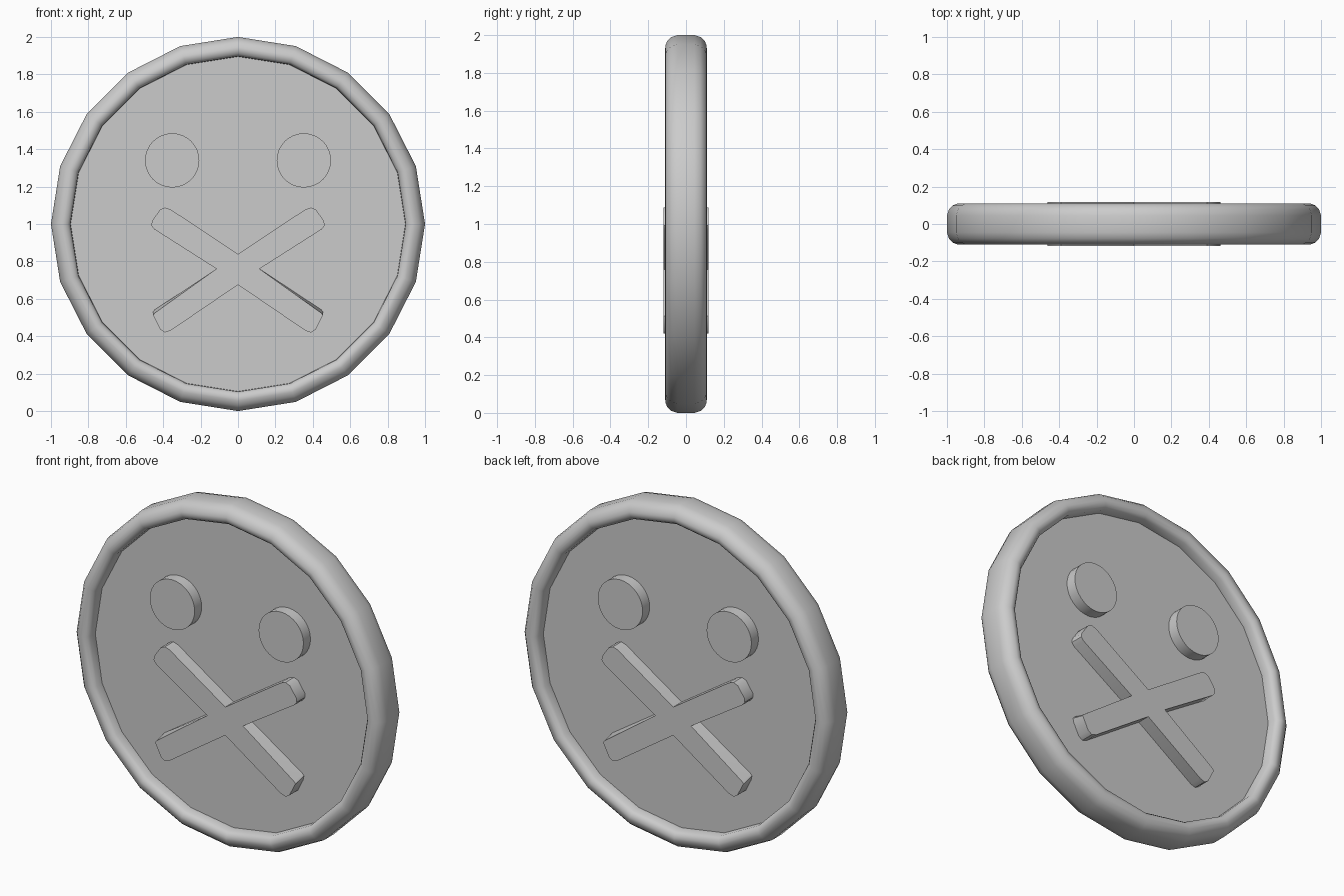
import bpy, bmesh
from math import sin, cos, pi

if "Cube" in bpy.data.objects:
    bpy.data.objects.remove(bpy.data.objects["Cube"])

SIDES = 20
FLOOR, EYE_TOP, CROSS_TOP = 0.04, 0.105, 0.118


def finish(name, bm, mirror_axes=(), angle=35):
    bmesh.ops.recalc_face_normals(bm, faces=bm.faces)
    mesh = bpy.data.meshes.new(name)
    bm.to_mesh(mesh)
    bm.free()
    ob = bpy.data.objects.new(name, mesh)
    bpy.context.collection.objects.link(ob)
    ob.location.z = 1
    if mirror_axes:
        mod = ob.modifiers.new("mirror", 'MIRROR')
        for i in range(3):
            mod.use_axis[i] = i in mirror_axes
        mod.use_mirror_merge = False
    bpy.ops.object.select_all(action='DESELECT')
    ob.select_set(True)
    bpy.context.view_layer.objects.active = ob
    bpy.ops.object.shade_smooth_by_angle(angle=angle * pi / 180)
    return ob


def ring(r, y, n, cx=0, cz=0):
    return [(cx + r * sin(2 * pi * i / n), y, cz + r * cos(2 * pi * i / n)) for i in range(n)]


def loft(bm, rings, cap_start=True):
    loops = [[bm.verts.new(p) for p in r] for r in rings]
    for a, b in zip(loops, loops[1:]):
        for i in range(len(a)):
            j = (i + 1) % len(a)
            bm.faces.new((a[i], a[j], b[j], b[i]))
    if cap_start:
        bm.faces.new(loops[0])
    bm.faces.new(loops[-1])


# Coin body: recessed faces and a rounded rim
half = [(0.895, FLOOR), (0.897, 0.085), (0.91, 0.102), (0.93, 0.11),
        (0.945, 0.109), (0.97, 0.099), (0.99, 0.077), (1.0, 0.045)]
profile = [(r, -y) for r, y in half] + [(r, y) for r, y in reversed(half)]
bm = bmesh.new()
loft(bm, [ring(r, y, SIDES) for r, y in profile])
finish("coin_body", bm)

# Round eyes on both faces
bm = bmesh.new()
loft(bm, [ring(0.145, -y, 32, 0.352, 0.34) for y in (FLOOR, EYE_TOP)], False)
finish("eyes", bm, (0, 1))

# Crossed mouth: right half of the outline, mirrored into a closed loop
base = [(0, 0.84), (0.36, 1.078), (0.39, 1.088), (0.417, 1.077), (0.46, 1.015),
        (0.463, 0.992), (0.448, 0.972), (0.115, 0.76), (0.445, 0.542),
        (0.455, 0.53), (0.45, 0.505), (0.415, 0.435), (0.39, 0.42), (0.36, 0.43), (0, 0.675)]
# Lower arms lean in slightly at the front
lean = {8: 0.018, 9: 0.018}


def cross_loop(y, amount):
    right = [(x, z - 1 - amount * lean.get(i, 0)) for i, (x, z) in enumerate(base)]
    left = [(-x, z) for x, z in reversed(right[1:-1])]
    return [(x, -y, z) for x, z in right + left]


bm = bmesh.new()
loft(bm, [cross_loop(FLOOR, 0), cross_loop(CROSS_TOP, 1)], False)
finish("crossed_mouth", bm, (1,))
